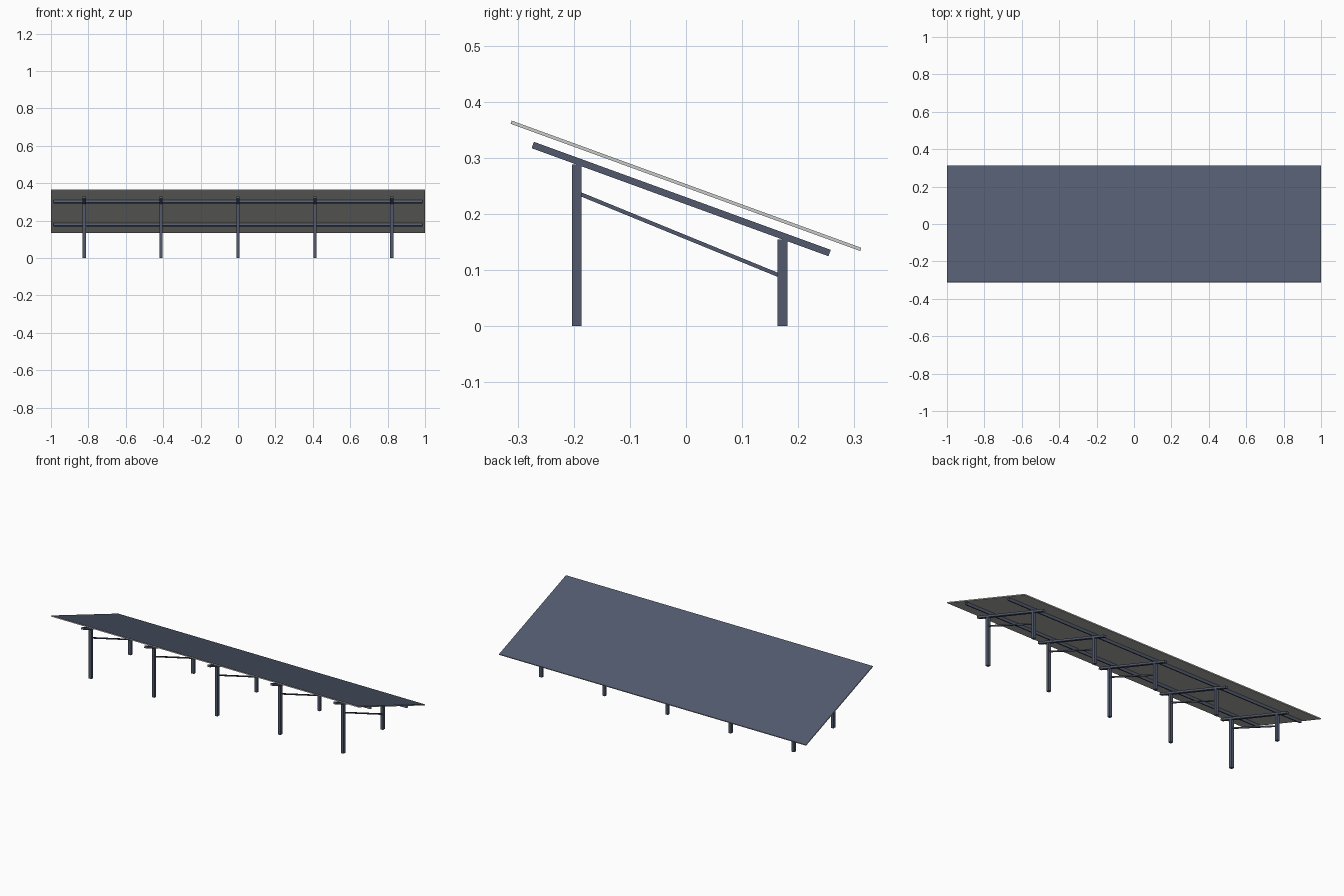
import bpy, bmesh, math
from mathutils import Matrix, Vector

cube = bpy.data.objects.get("Cube")
if cube:
    bpy.data.objects.remove(cube, do_unlink=True)


def material(name, rgb):
    m = bpy.data.materials.new(name)
    m.use_nodes = True
    m.diffuse_color = (*rgb, 1)
    m.node_tree.nodes["Principled BSDF"].inputs["Base Color"].default_value = (*rgb, 1)
    return m


slate = material("slate_blue", (0.085, 0.102, 0.155))
grey = material("light_grey", (0.60, 0.60, 0.58))


def box(name, size, centre, tilt=0.0, mat=slate, open_ends=False):
    """Box tilted about x; open_ends leaves off the two x caps."""
    bm = bmesh.new()
    bmesh.ops.create_cube(bm, size=1, matrix=Matrix.Diagonal((*size, 1)))
    if open_ends:
        caps = [f for f in bm.faces if abs(f.normal.x) > 0.9]
        bmesh.ops.delete(bm, geom=caps, context="FACES")
    mesh = bpy.data.meshes.new(name)
    bm.to_mesh(mesh)
    bm.free()
    mesh.materials.append(mat)
    ob = bpy.data.objects.new(name, mesh)
    ob.location = centre
    ob.rotation_euler.x = tilt
    bpy.context.collection.objects.link(ob)
    return ob


SLOPE = -math.radians(20)
TILT = Matrix.Rotation(SLOPE, 3, "X")
MIDDLE = Vector((0, 0, 0.25))


def on_slope(x, along, below):
    """Point in the tilted frame of the panel."""
    return MIDDLE + TILT @ Vector((x, along, -below))


# Panel: grey slab with a slate upper face
panel = box("panel", (2, 0.663, 0.006), MIDDLE, SLOPE, grey)
panel.data.materials.append(slate)
for face in panel.data.polygons:
    face.material_index = int(face.normal.z > 0.9)

# Open-ended purlins running the length under the panel
for label, along in (("front", -0.18), ("back", 0.18)):
    box(label + "_purlin", (1.975, 0.012, 0.015), on_slope(0, along, 0.011),
        SLOPE, open_ends=True)

# Five support frames: rafter, tall front post, short back post, brace
POST = 0.017
FRONT_Y, BACK_Y = -0.195, 0.172
FRONT_TOP, BACK_TOP = 0.288, 0.154
brace_start = Vector((0, FRONT_Y, 0.238))
brace_end = Vector((0, BACK_Y, 0.088))
brace = brace_end - brace_start
for i in range(5):
    x = (i - 2) * 0.411
    tag = "_%d" % (i + 1)
    box("rafter" + tag, (POST, 0.563, 0.012), on_slope(x, 0, 0.025), SLOPE)
    box("front_post" + tag, (POST, POST, FRONT_TOP), (x, FRONT_Y, FRONT_TOP / 2))
    box("back_post" + tag, (POST, POST, BACK_TOP), (x, BACK_Y, BACK_TOP / 2))
    middle = (brace_start + brace_end) / 2
    box("brace" + tag, (0.008, brace.length, 0.007), (x, middle.y, middle.z),
        math.atan2(brace.z, brace.y))
